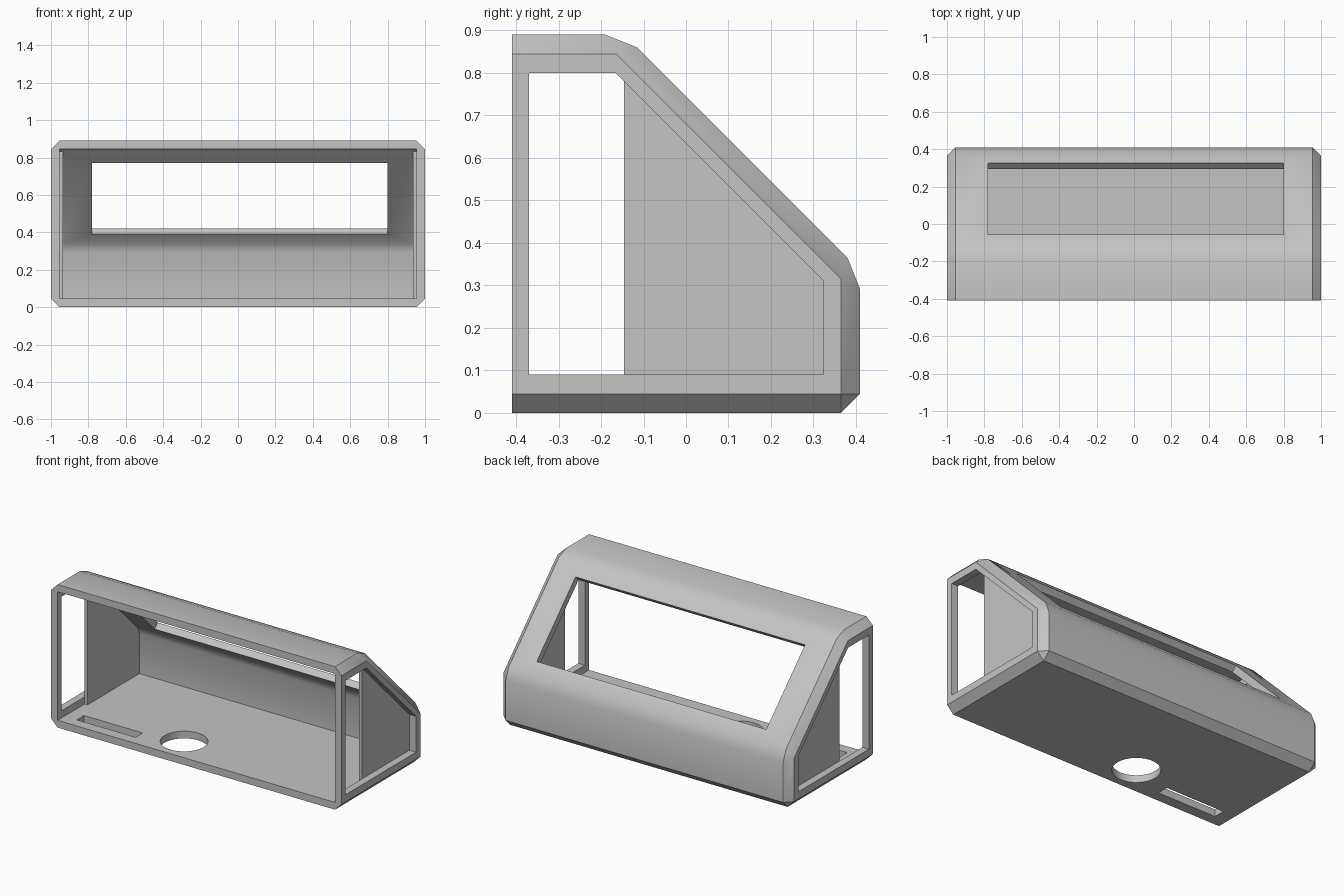
import bpy, bmesh, math

cube = bpy.data.objects.get("Cube")
if cube:
    bpy.data.objects.remove(cube, do_unlink=True)

grey = bpy.data.materials.new("light_grey_plastic")
grey.use_nodes = True
colour = (0.55, 0.55, 0.55, 1)
grey.diffuse_color = colour
grey.node_tree.nodes["Principled BSDF"].inputs["Base Color"].default_value = colour


def convex(name, points):
    """Convex solid through the given points, with flat faces merged."""
    bm = bmesh.new()
    for p in points:
        bm.verts.new(p)
    bmesh.ops.convex_hull(bm, input=bm.verts)
    bmesh.ops.dissolve_limit(bm, angle_limit=0.01, verts=bm.verts, edges=bm.edges)
    bmesh.ops.recalc_face_normals(bm, faces=bm.faces)
    mesh = bpy.data.meshes.new(name)
    bm.to_mesh(mesh)
    bm.free()
    mesh.materials.append(grey)
    obj = bpy.data.objects.new(name, mesh)
    bpy.context.collection.objects.link(obj)
    return obj


def section(x, profile):
    return [(x, y, z) for y, z in profile]


def prism_x(name, x0, x1, profile):
    return convex(name, section(x0, profile) + section(x1, profile))


def prism_z(name, outline):
    return convex(name, [(x, y, z) for x, y in outline for z in (-0.1, 0.1)])


def select_only(obj):
    bpy.ops.object.select_all(action='DESELECT')
    obj.select_set(True)
    bpy.context.view_layer.objects.active = obj


def cut(obj, cutter):
    mod = obj.modifiers.new("cut", 'BOOLEAN')
    mod.operation = 'DIFFERENCE'
    mod.solver = 'EXACT'
    mod.object = cutter
    cutter.hide_render = True
    select_only(obj)
    bpy.ops.object.modifier_apply(modifier=mod.name)
    bpy.data.objects.remove(cutter, do_unlink=True)


# Wedge-shaped housing with chamfered ends
END, WALL = 1.0, 0.955
outer = [(-0.41, 0), (0.365, 0), (0.41, 0.045), (0.41, 0.29), (0.38, 0.365),
         (-0.115, 0.86), (-0.19, 0.89), (-0.41, 0.89)]
end_face = [(-0.41, 0.045), (0.365, 0.045), (0.365, 0.315),
            (-0.165, 0.845), (-0.41, 0.845)]
housing = convex("housing", section(-END, end_face) + section(-WALL, outer)
                 + section(WALL, outer) + section(END, end_face))

# Cavity, open at the front
back_inner = [(0.365, 0.045), (0.365, 0.295), (0.349, 0.336)]
cavity = back_inner + [(-0.152, 0.837), (-0.19, 0.845), (-0.6, 0.845), (-0.6, 0.045)]
cut(housing, prism_x("cavity_cutter", -WALL, WALL, cavity))

# Openings in both end walls
opening = [(-0.37, 0.09), (0.322, 0.09), (0.322, 0.313), (-0.165, 0.80), (-0.37, 0.80)]
cut(housing, prism_x("end_cutter", -1.2, 1.2, opening))

# Display window cut square to the sloping face
window = [(y + d, z + d) for y, z in ((0.325, 0.42), (-0.056, 0.801)) for d in (-0.06, 0.1)]
cut(housing, prism_x("window_cutter", -0.78, 0.80, window))

# Round hole and slot in the floor
steps = 48
circle = [(-0.21 + 0.135 * math.cos(i * math.tau / steps),
           -0.23 + 0.135 * math.sin(i * math.tau / steps)) for i in range(steps)]
cut(housing, prism_z("round_cutter", circle))
slot = [(x, y) for x in (-0.87, -0.465) for y in (-0.343, -0.272)]
cut(housing, prism_z("slot_cutter", slot))

select_only(housing)
bpy.ops.object.shade_smooth_by_angle(angle=math.radians(30))

# Thin panels behind the end openings
panel = back_inner + [(-0.146, 0.831), (-0.146, 0.045)]
for side, name in ((1, "left_panel"), (-1, "right_panel")):
    prism_x(name, side * 0.935, side * WALL, panel)
